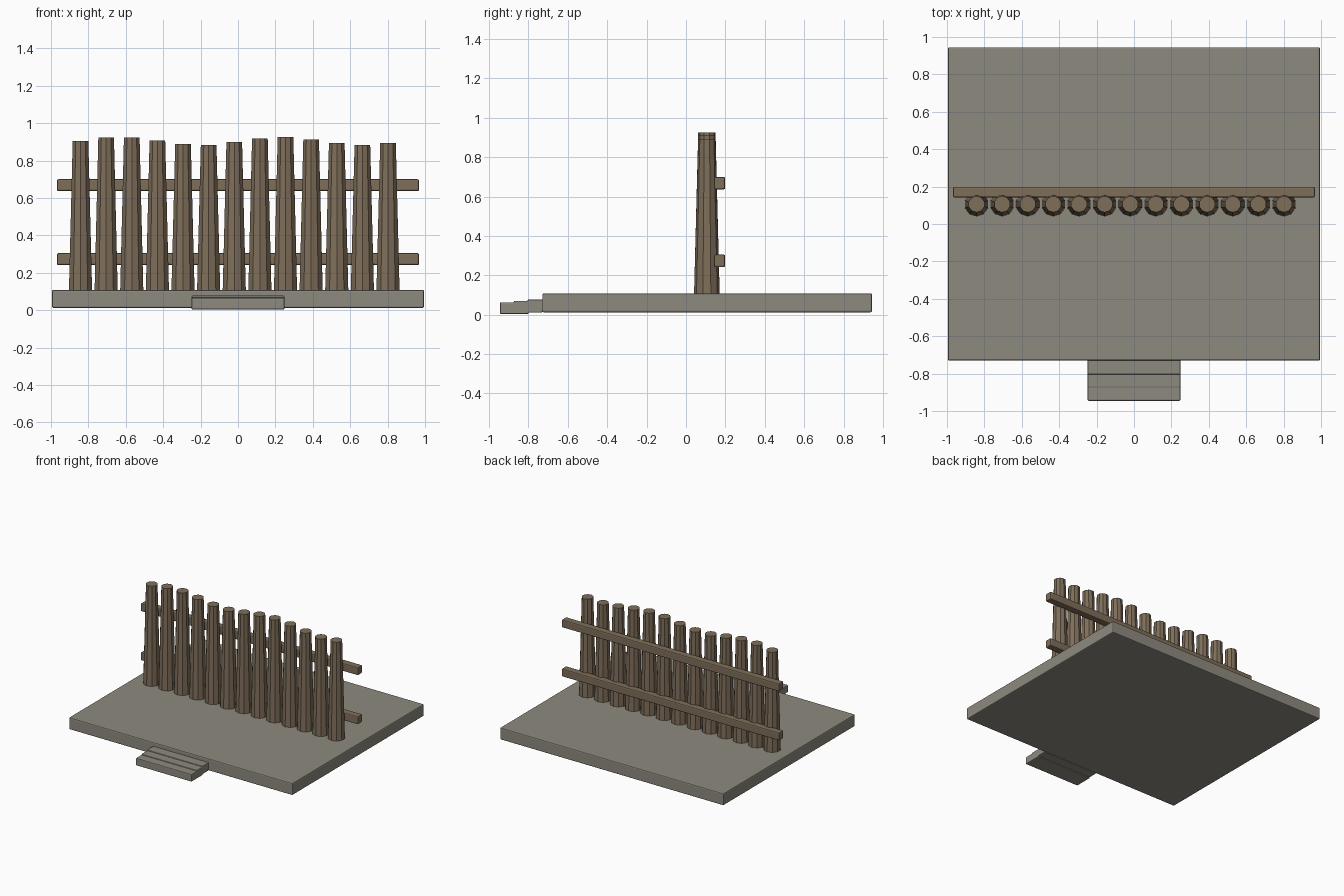
import bpy
from math import sin

if "Cube" in bpy.data.objects:
    bpy.data.objects.remove(bpy.data.objects["Cube"], do_unlink=True)


def material(name, rgb):
    mat = bpy.data.materials.new(name)
    mat.use_nodes = True
    color = (*rgb, 1.0)
    mat.diffuse_color = color
    mat.node_tree.nodes["Principled BSDF"].inputs["Base Color"].default_value = color
    return mat


stone = material("weathered stone", (0.27, 0.255, 0.215))
wood = material("brown timber", (0.21, 0.157, 0.102))


def box(name, low, high, mat, bevel):
    """Bevelled block between two opposite corners."""
    center = [(a + b) / 2 for a, b in zip(low, high)]
    bpy.ops.mesh.primitive_cube_add(size=1, location=center)
    obj = bpy.context.object
    obj.name = name
    obj.scale = [b - a for a, b in zip(low, high)]
    bpy.ops.object.transform_apply(location=False, rotation=False, scale=True)
    obj.data.materials.append(mat)
    mod = obj.modifiers.new("soft edges", "BEVEL")
    mod.width = bevel
    mod.segments = 2
    return obj


# Stone base and three overlapping entry steps
SLAB_TOP = 0.108
box("base_slab", (-0.995, -0.73, 0.012), (0.995, 0.945, SLAB_TOP), stone, 0.008)
for i in range(3):
    front = -0.945 + 0.07 * i
    bottom = 0.003 + 0.007 * i
    box(f"step_{i + 1}", (-0.248, front, bottom),
        (0.248, front + 0.145, bottom + 0.06), stone, 0.006)

# Row of tapered stakes with gently waving tops
for i in range(13):
    top = 0.904 + 0.0215 * sin(i)
    height = top - SLAB_TOP
    bpy.ops.mesh.primitive_cone_add(
        vertices=10, radius1=0.065, radius2=0.044, depth=height,
        location=(-0.842 + 0.137 * i, 0.106, SLAB_TOP + height / 2))
    stake = bpy.context.object
    stake.name = f"stake_{i + 1}"
    stake.data.materials.append(wood)

# Horizontal rails behind the stakes
for name, z in (("lower_rail", 0.273), ("upper_rail", 0.668)):
    box(name, (-0.968, 0.142, z - 0.032), (0.968, 0.199, z + 0.032), wood, 0.008)
